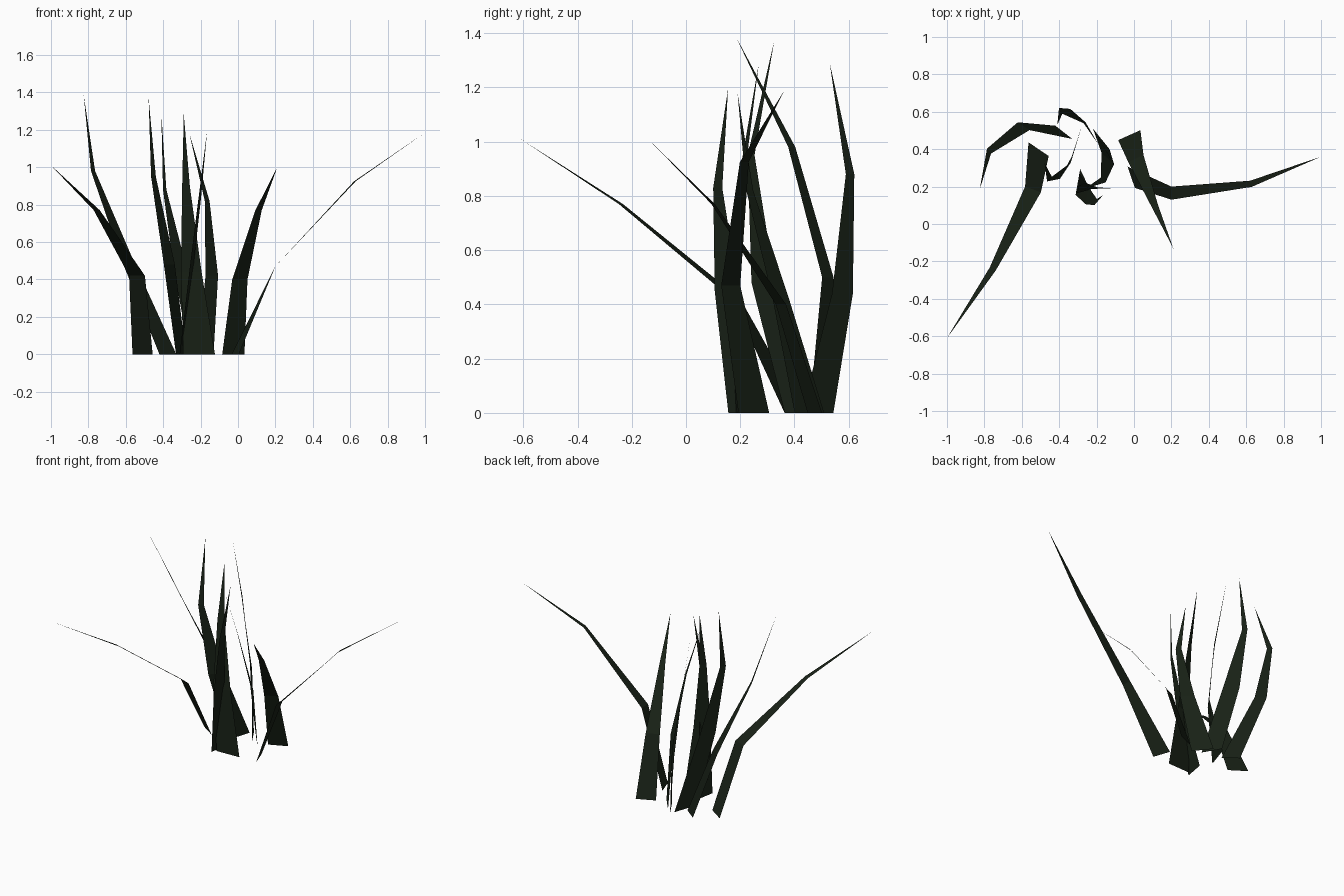
import bpy
from math import radians, cos, sin

leaf = bpy.data.materials.new("dark_green")
leaf.diffuse_color = (0.009, 0.015, 0.008, 1)


def blade(name, base, knee, bend, tip, widths=(0.13, 0.09, 0.036)):
    """Flat tapering ribbon; each station is x, y, z and yaw of its cross edge."""
    verts = []
    for (x, y, z, yaw), w in zip((base, knee, bend), widths):
        dx, dy = cos(radians(yaw)) * w / 2, sin(radians(yaw)) * w / 2
        verts += [(x - dx, y - dy, z), (x + dx, y + dy, z)]
    verts.append(tip)
    faces = [(0, 1, 3, 2), (2, 3, 5, 4), (4, 5, 6)]
    mesh = bpy.data.meshes.new(name)
    mesh.from_pydata(verts, [], faces)
    mesh.materials.append(leaf)
    obj = bpy.data.objects.new(name, mesh)
    bpy.context.collection.objects.link(obj)


# outer blades that arch away from the clump
blade("outer_blade_left_front", (-.51, .40, 0, -34), (-.54, .185, .42, -20),
      (-.755, -.24, .77, -25), (-1, -.61, 1.01))
blade("outer_blade_right", (-.015, .25, 0, -71), (.20, .165, .47, -90),
      (.625, .215, .925, -75), (1, .36, 1.185), (.12, .07, .034))
blade("outer_blade_right_front", (-.025, .475, 0, 24), (.01, .35, .40, 25),
      (.11, .10, .77, 20), (.21, -.13, 1.0))
blade("outer_blade_left_back", (-.375, .49, 0, -38), (-.59, .523, .50, -34),
      (-.775, .39, .98, -50), (-.825, .185, 1.385), (.115, .075, .034))

# inner blades standing upright in a ring
blade("inner_blade_left", (-.305, .445, 0, 72), (-.367, .285, .48, 56),
      (-.452, .24, .95, 45), (-.478, .325, 1.37), (.17, .105, .036))
blade("inner_blade_back", (-.225, .485, 0, -60), (-.305, .577, .44, -47),
      (-.392, .605, .88, -60), (-.41, .53, 1.29), (.135, .105, .036))
blade("inner_blade_middle", (-.208, .188, 0, 2), (-.25, .18, .44, 16),
      (-.278, .21, .90, 25), (-.29, .268, 1.285), (.17, .115, .045))
blade("inner_blade_right", (-.175, .455, 0, -51), (-.14, .35, .42, -42),
      (-.165, .235, .82, -45), (-.26, .19, 1.18), (.14, .09, .036))
blade("inner_blade_front", (-.30, .225, 0, 80), (-.25, .15, .45, 78),
      (-.205, .117, .83, 68), (-.165, .155, 1.195), (.14, .09, .036))
